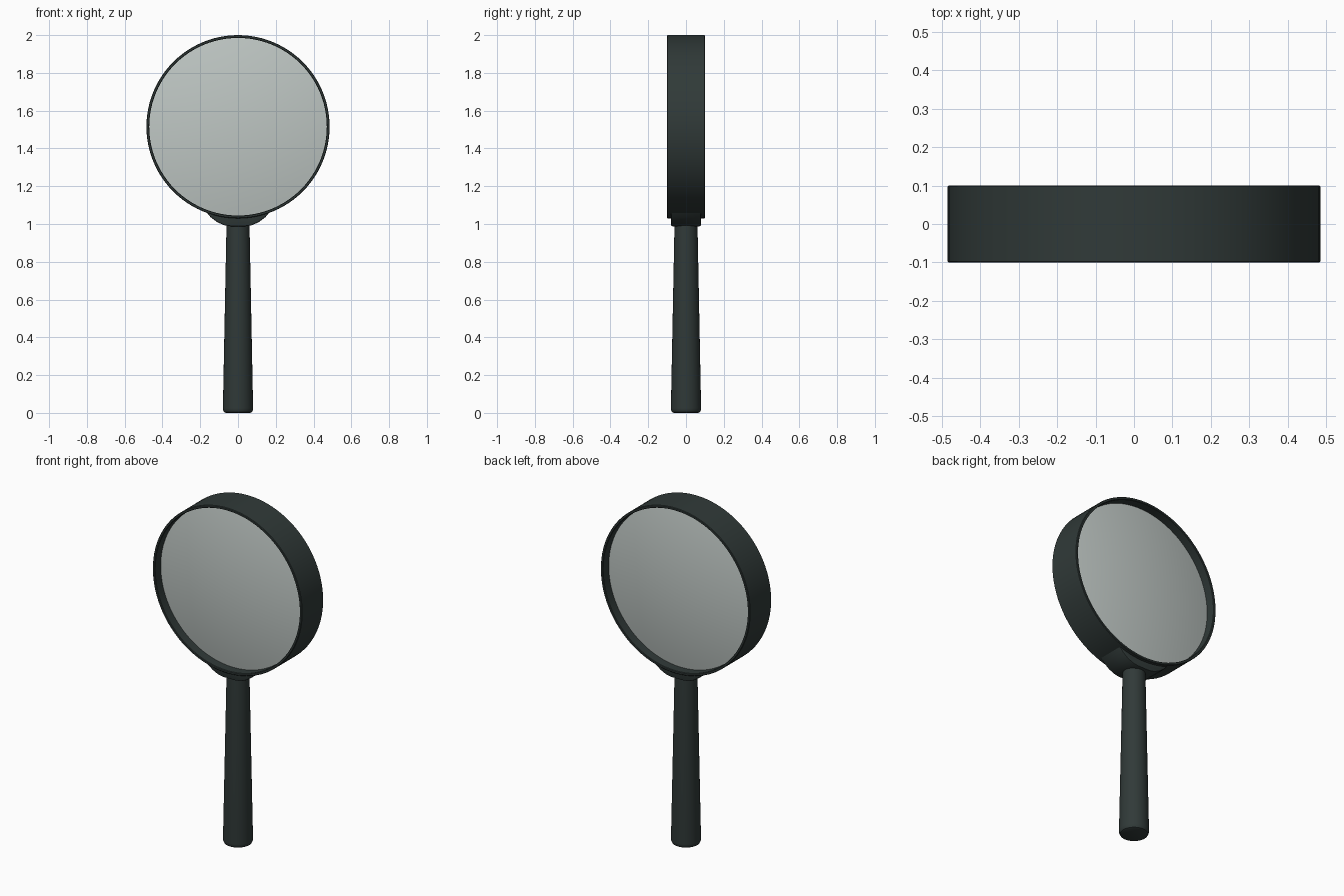
import bpy, bmesh, math

if "Cube" in bpy.data.objects:
    bpy.data.objects.remove(bpy.data.objects["Cube"])

CZ = 1.515  # centre height of the lens ring


def material(name, rgba):
    m = bpy.data.materials.new(name)
    m.diffuse_color = rgba
    m.use_nodes = True
    m.node_tree.nodes["Principled BSDF"].inputs["Base Color"].default_value = m.diffuse_color
    return m


dark = material("dark_green_grey", (0.030, 0.042, 0.040, 1))
glass = material("pale_glass", (0.52, 0.57, 0.55, 0.6))


def finish(name, bm, mat, angle=35):
    bmesh.ops.remove_doubles(bm, verts=bm.verts, dist=1e-5)
    bmesh.ops.recalc_face_normals(bm, faces=bm.faces)
    me = bpy.data.meshes.new(name)
    bm.to_mesh(me)
    bm.free()
    me.materials.append(mat)
    ob = bpy.data.objects.new(name, me)
    bpy.context.collection.objects.link(ob)
    bpy.ops.object.select_all(action='DESELECT')
    ob.select_set(True)
    bpy.context.view_layer.objects.active = ob
    bpy.ops.object.shade_smooth_by_angle(angle=math.radians(angle))
    return ob


def lathe(name, points, axis, centre, mat, steps=96, closed=False):
    """Spin (radius, along-axis) points around the y or z axis."""
    bm = bmesh.new()
    vs = [bm.verts.new((r, h, 0) if axis == 'Y' else (r, 0, h)) for r, h in points]
    edges = [bm.edges.new(p) for p in zip(vs, vs[1:])]
    if closed:
        edges.append(bm.edges.new((vs[-1], vs[0])))
    bmesh.ops.spin(bm, geom=vs + edges, cent=(0, 0, 0), steps=steps,
                   axis=(0, 1, 0) if axis == 'Y' else (0, 0, 1), angle=math.tau)
    bmesh.ops.translate(bm, verts=bm.verts, vec=centre)
    return finish(name, bm, mat)


# Ring: thin-walled band with softened rims
lathe("lens_ring", [(0.470, -0.097), (0.473, -0.1), (0.482, -0.1), (0.485, -0.097),
                    (0.485, 0.097), (0.482, 0.1), (0.473, 0.1), (0.470, 0.097)],
      'Y', (0, 0, CZ), dark, closed=True)

# Lens: convex on both sides, recessed at its rim
n = 12
half = [(0.472 * i / n, 0.045 + 0.045 * (1 - (i / n) ** 2)) for i in range(n + 1)]
lathe("lens", [(r, -y) for r, y in half] + half[::-1], 'Y', (0, 0, CZ), glass)

# Handle: tapered round grip with a rounded foot
lathe("handle", [(0, 0), (0.066, 0), (0.074, 0.004), (0.079, 0.014), (0.08, 0.025),
                 (0.061, 0.99), (0.061, 1.02), (0, 1.02)],
      'Z', (0, 0, 0), dark, steps=48)

# Collar: curved cradle between handle and ring, its top following the ring
side = [(0.17, 1.066), (0.145, 1.036), (0.11, 1.010), (0.075, 0.994), (0.04, 0.988)]
top = [(0.475 * math.sin(a), CZ - 0.475 * math.cos(a))
       for a in [math.radians(-20 + 4 * i) for i in range(11)]]
outline = side + [(-x, z) for x, z in side[::-1]] + top
bm = bmesh.new()
face = bm.faces.new([bm.verts.new((x, -0.08, z)) for x, z in outline])
ext = bmesh.ops.extrude_face_region(bm, geom=[face])
bmesh.ops.translate(bm, vec=(0, 0.16, 0),
                    verts=[g for g in ext["geom"] if isinstance(g, bmesh.types.BMVert)])
# soften the lower front and back edges
rim = [e for e in bm.edges
       if abs(e.verts[0].co.y - e.verts[1].co.y) < 1e-6
       and all((v.co.x ** 2 + (v.co.z - CZ) ** 2) > 0.48 ** 2 for v in e.verts)]
bmesh.ops.bevel(bm, geom=rim, offset=0.008, segments=2, profile=0.5, affect='EDGES')
finish("collar", bm, dark)
